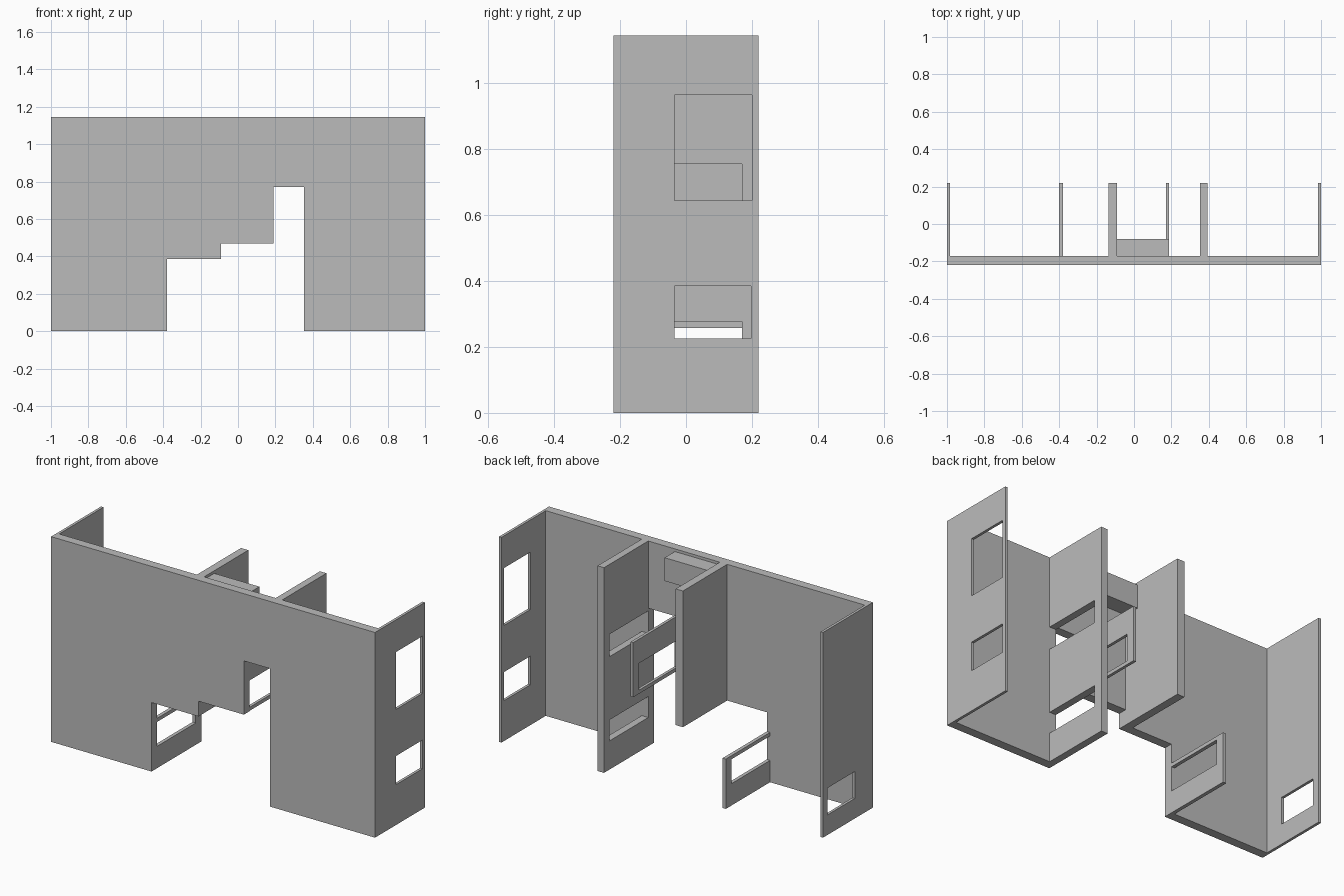
import bpy
import bmesh
from mathutils import Vector

cube = bpy.data.objects.get("Cube")
if cube:
    bpy.data.objects.remove(cube, do_unlink=True)

# Single flat colour
GREY = (0.5, 0.5, 0.5, 1)
mat = bpy.data.materials.new("plain_grey")
mat.use_nodes = True
mat.diffuse_color = GREY
mat.node_tree.nodes["Principled BSDF"].inputs["Base Color"].default_value = GREY

FRONT, INNER, BACK, TOP = -0.22, -0.17, 0.22, 1.145


def prism(name, points, direction):
    """Extrude a flat outline into a solid object."""
    bm = bmesh.new()
    face = bm.faces.new([bm.verts.new(p) for p in points])
    ext = bmesh.ops.extrude_face_region(bm, geom=[face])
    moved = [g for g in ext["geom"] if isinstance(g, bmesh.types.BMVert)]
    bmesh.ops.translate(bm, verts=moved, vec=Vector(direction))
    bmesh.ops.recalc_face_normals(bm, faces=bm.faces)
    mesh = bpy.data.meshes.new(name)
    bm.to_mesh(mesh)
    bm.free()
    mesh.materials.append(mat)
    obj = bpy.data.objects.new(name, mesh)
    bpy.context.collection.objects.link(obj)
    return obj


def box(name, x, y, z):
    outline = [(x[0], y[0], z[0]), (x[0], y[1], z[0]),
               (x[0], y[1], z[1]), (x[0], y[0], z[1])]
    return prism(name, outline, (x[1] - x[0], 0, 0))


def panel(name, x, z, windows=()):
    """Cross wall behind the front wall, with window openings (y, z ranges)."""
    obj = box(name, x, (INNER, BACK), z)
    for i, (wy, wz) in enumerate(windows):
        cutter = box(f"{name}_cutter_{i}", (x[0] - 0.05, x[1] + 0.05), wy, wz)
        cutter.hide_render = True
        cutter.hide_viewport = True
        cutter.display_type = 'WIRE'
        mod = obj.modifiers.new(f"window_{i}", 'BOOLEAN')
        mod.operation = 'DIFFERENCE'
        mod.solver = 'EXACT'
        mod.object = cutter
    bpy.context.view_layer.update()
    # Bake the openings and drop the cutters
    cutters = [m.object for m in obj.modifiers]
    graph = bpy.context.evaluated_depsgraph_get()
    baked = bpy.data.meshes.new_from_object(obj.evaluated_get(graph))
    obj.modifiers.clear()
    obj.data = baked
    for c in cutters:
        bpy.data.objects.remove(c, do_unlink=True)
    return obj


# Front wall with stepped opening
steps = [(-1, 0), (-0.38, 0), (-0.38, 0.385), (-0.09, 0.385), (-0.09, 0.47),
         (0.19, 0.47), (0.19, 0.77), (0.352, 0.77), (0.352, 0), (1, 0),
         (1, TOP), (-1, TOP)]
prism("front_wall", [(x, FRONT, z) for x, z in steps], (0, INNER - FRONT, 0))

# End walls
panel("left_end_wall", (0.985, 1), (0, TOP),
      [((-0.035, 0.2), (0.645, 0.965)), ((-0.035, 0.197), (0.225, 0.385))])
panel("right_end_wall", (-1, -0.985), (0, TOP),
      [((-0.06, 0.18), (0.112, 0.262))])

# Inner partitions; these windows run up to the front wall
open_y = (INNER - 0.02, 0.17)
panel("tall_partition", (0.352, 0.392), (0, TOP),
      [(open_y, (0.63, 0.755)), (open_y, (0.16, 0.277))])
panel("upper_partition", (-0.135, -0.09), (0.385, TOP))
panel("middle_partition", (0.172, 0.188), (0.47, 0.775),
      [(open_y, (0.49, 0.64))])
panel("low_partition", (-0.4, -0.38), (0, 0.278),
      [(open_y, (0.122, 0.258))])

# Shelf box between the partitions
box("shelf_box", (-0.09, 0.188), (INNER, -0.08), (1.0, 1.13))
